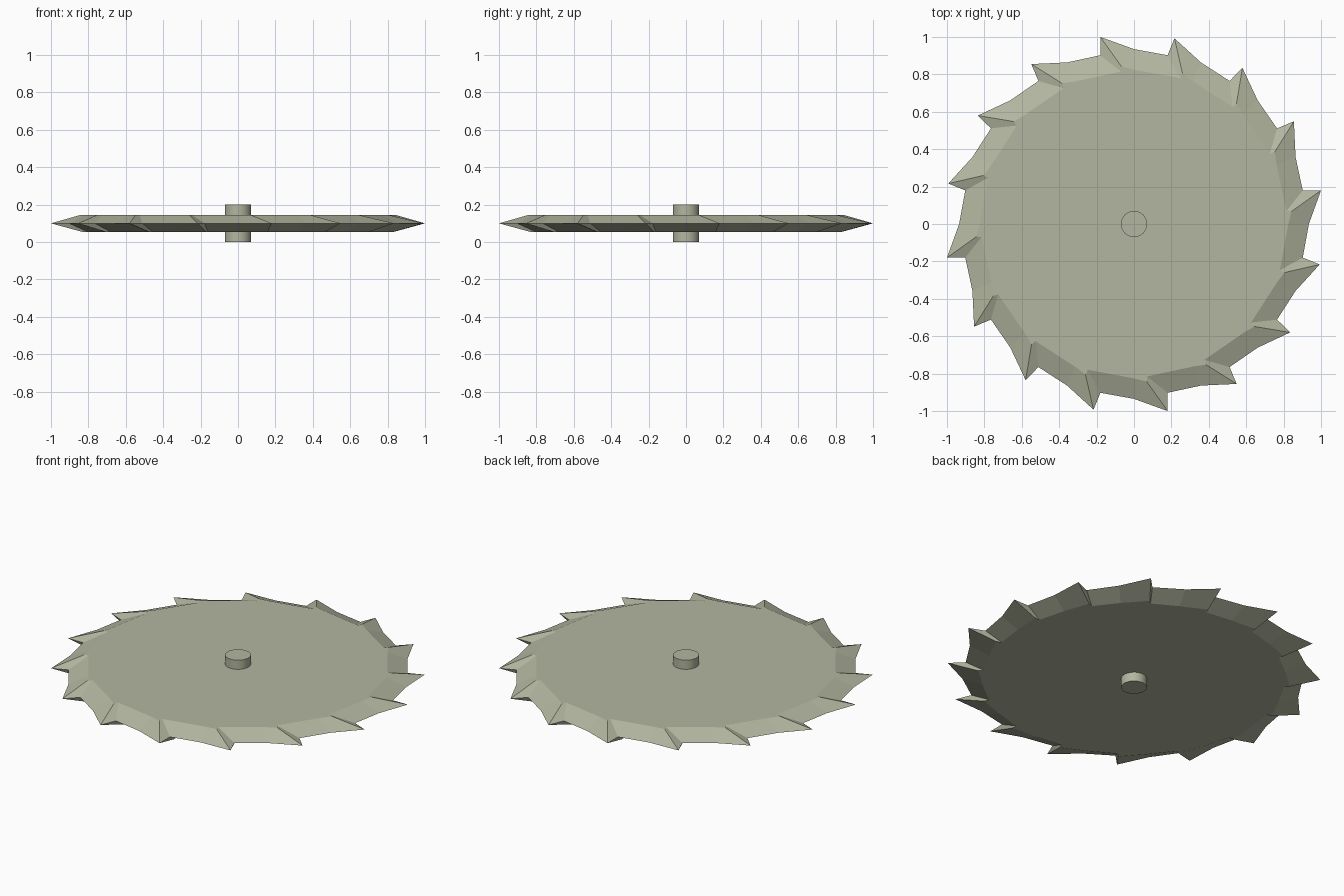
import bpy, bmesh, math

if "Cube" in bpy.data.objects:
    bpy.data.objects.remove(bpy.data.objects["Cube"])

TEETH = 16
STEP = 360 / TEETH

mat = bpy.data.materials.new("pale_olive")
mat.diffuse_color = (0.45, 0.47, 0.35, 1)
mat.use_nodes = True
mat.node_tree.nodes["Principled BSDF"].inputs["Base Color"].default_value = mat.diffuse_color


def finish(name, bm):
    bmesh.ops.recalc_face_normals(bm, faces=bm.faces)
    mesh = bpy.data.meshes.new(name)
    bm.to_mesh(mesh)
    bm.free()
    mesh.materials.append(mat)
    obj = bpy.data.objects.new(name, mesh)
    bpy.context.collection.objects.link(obj)
    return obj


def ring(bm, tooth, z):
    """Repeat one tooth's (angle, radius) points around the disc."""
    verts = []
    for i in range(TEETH):
        for ang, r in tooth:
            a = math.radians(ang + i * STEP)
            verts.append(bm.verts.new((r * math.cos(a), r * math.sin(a), z)))
    return verts


# Saw disc: toothed rim at mid height, bevelled to flat faces above and below
bm = bmesh.new()
rim = ring(bm, [(10.2, 1.016), (11.25, 0.92), (22.5, 0.935)], 0.10)
top = ring(bm, [(4.6, 0.845), (4.9, 0.818), (22.5, 0.825)], 0.145)
bottom = ring(bm, [(10.8, 0.85), (11.25, 0.82), (22.5, 0.825)], 0.055)
n = len(rim)
for cap in (top, bottom):
    for i in range(n):
        j = (i + 1) % n
        bm.faces.new((rim[i], rim[j], cap[j], cap[i]))
    bm.faces.new(cap)
finish("saw_disc", bm)

# Axle hub through the middle
bm = bmesh.new()
bmesh.ops.create_cone(bm, cap_ends=True, segments=32, radius1=0.07,
                      radius2=0.07, depth=0.2)
bmesh.ops.translate(bm, verts=bm.verts, vec=(0, 0, 0.1))
hub = finish("axle_hub", bm)
bpy.context.view_layer.objects.active = hub
hub.select_set(True)
bpy.ops.object.shade_smooth_by_angle()
